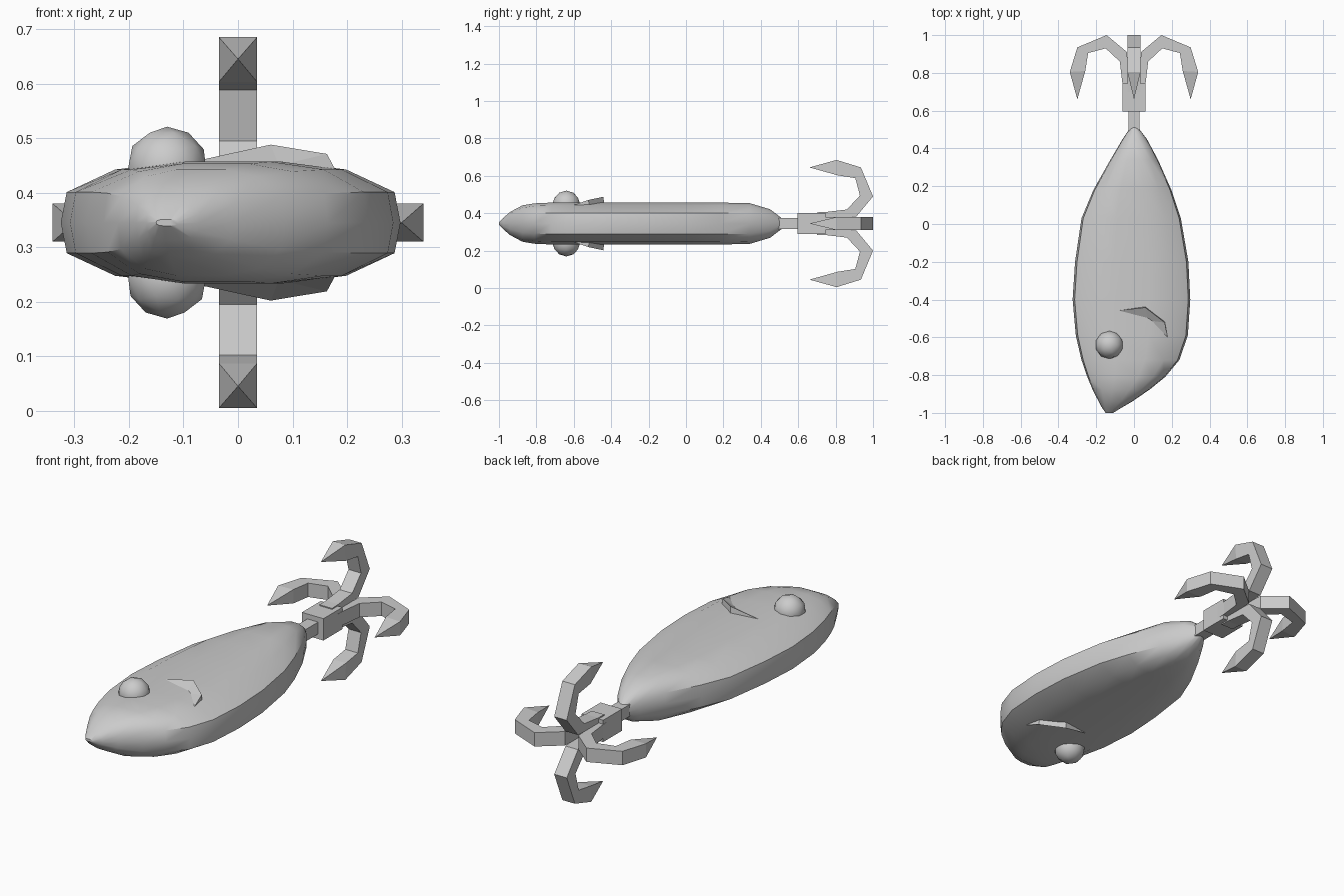
import bpy, bmesh, math
from mathutils import Vector, Matrix

if "Cube" in bpy.data.objects:
    bpy.data.objects.remove(bpy.data.objects["Cube"])

ZC = 0.345  # mid height of the lure

grey = bpy.data.materials.new("plain grey")
grey.diffuse_color = (0.6, 0.6, 0.6, 1)
grey.use_nodes = True
grey.node_tree.nodes["Principled BSDF"].inputs["Base Color"].default_value = grey.diffuse_color


def make(name, bm, smooth=None):
    bmesh.ops.recalc_face_normals(bm, faces=bm.faces)
    me = bpy.data.meshes.new(name)
    bm.to_mesh(me)
    bm.free()
    ob = bpy.data.objects.new(name, me)
    bpy.context.collection.objects.link(ob)
    me.materials.append(grey)
    if smooth:
        bpy.ops.object.select_all(action='DESELECT')
        ob.select_set(True)
        bpy.context.view_layer.objects.active = ob
        bpy.ops.object.shade_smooth_by_angle(angle=math.radians(smooth))
    return ob


def loft(bm, rings):
    rows = [[bm.verts.new(p) for p in r] for r in rings]
    for a, b in zip(rows, rows[1:]):
        n = len(a)
        for i in range(n):
            bm.faces.new((a[i], a[(i + 1) % n], b[(i + 1) % n], b[i]))
    return rows


# Fish body: sections along y as (y, left x, right x, half thickness)
stations = [(-1.0, -0.15, -0.11, 0.006), (-0.975, -0.168, -0.07, 0.032),
            (-0.94, -0.187, -0.01, 0.062), (-0.875, -0.22, 0.085, 0.097),
            (-0.81, -0.247, 0.165, 0.108), (-0.72, -0.278, 0.24, 0.112),
            (-0.59, -0.308, 0.285, 0.112), (-0.40, -0.325, 0.298, 0.112),
            (-0.20, -0.312, 0.288, 0.112), (0.03, -0.278, 0.248, 0.112),
            (0.18, -0.215, 0.198, 0.112), (0.34, -0.125, 0.127, 0.109),
            (0.45, -0.06, 0.068, 0.076), (0.51, -0.02, 0.022, 0.03)]
half = [(1, 0), (0.965, 0.5), (0.68, 0.87), (0.3, 1)]
upper = half + [(-x, z) for x, z in reversed(half)]
section = upper + [(x, -z) for x, z in reversed(upper[1:-1])]
bm = bmesh.new()
rows = loft(bm, [[((l + r) / 2 + (r - l) / 2 * u, y, ZC + h * v) for u, v in section]
                 for y, l, r, h in stations])
bm.faces.new(rows[0])
bm.faces.new(rows[-1])
make("fish_body", bm, 40)

for side, s in (("upper", 1), ("lower", -1)):
    # Round eyes
    bm = bmesh.new()
    bmesh.ops.create_icosphere(bm, subdivisions=2, radius=0.075,
                               matrix=Matrix.Translation((-0.13, -0.64, ZC + s * 0.101)))
    make(side + "_eye", bm, 45)

    # Gill cover: raised crescent sloping down towards the head
    bm = bmesh.new()
    tip_a, b, c, tip_d, inner, base_b, base_c = [
        bm.verts.new((x, y, ZC + s * z)) for x, y, z in (
            (-0.10, -0.46, 0.108), (0.06, -0.442, 0.143), (0.163, -0.522, 0.126),
            (0.185, -0.64, 0.085), (0.075, -0.51, 0.105),
            (0.06, -0.436, 0.095), (0.163, -0.515, 0.085))]
    for f in ((tip_a, b, inner), (b, c, inner), (c, tip_d, inner),
              (tip_a, base_b, b), (base_b, base_c, c, b), (base_c, tip_d, c),
              (tip_a, inner, base_b), (inner, base_c, base_b), (inner, tip_d, base_c)):
        bm.faces.new(f)
    make(side + "_gill", bm)


# Shank and hook block
def box(name, w, h, y0, y1):
    bm = bmesh.new()
    bmesh.ops.create_cube(bm, size=1, matrix=Matrix.Translation((0, (y0 + y1) / 2, ZC))
                          @ Matrix.Diagonal((w, y1 - y0, h, 1)))
    make(name, bm)


box("shank", 0.06, 0.06, 0.47, 0.61)
box("hook_block", 0.12, 0.11, 0.595, 0.745)

# Four barbs: (outer radius, y, inner radius, y) pairs ending in a point
pairs = [(0.0, 0.70, 0.06, 0.70), (0.03, 0.76, 0.062, 0.75), (0.037, 0.91, 0.064, 0.865),
         (0.145, 1.0, 0.15, 0.93), (0.30, 0.935, 0.243, 0.905), (0.34, 0.805, 0.258, 0.81)]
pairs[2] = (0.037, 0.91, 0.075, 0.86)
W = 0.035
for k, name in enumerate(("right", "top", "left", "bottom")):
    bm = bmesh.new()
    rows = loft(bm, [[(a, ya, -W), (a, ya, W), (b, yb, W), (b, yb, -W)]
                     for a, ya, b, yb in pairs])
    bm.faces.new(rows[0])
    tip = bm.verts.new((0.30, 0.66, 0))
    for i in range(4):
        bm.faces.new((rows[-1][i], rows[-1][(i + 1) % 4], tip))
    bm.transform(Matrix.Translation((0, 0, ZC)) @ Matrix.Rotation(-k * math.pi / 2, 4, 'Y'))
    make(name + "_hook", bm)
